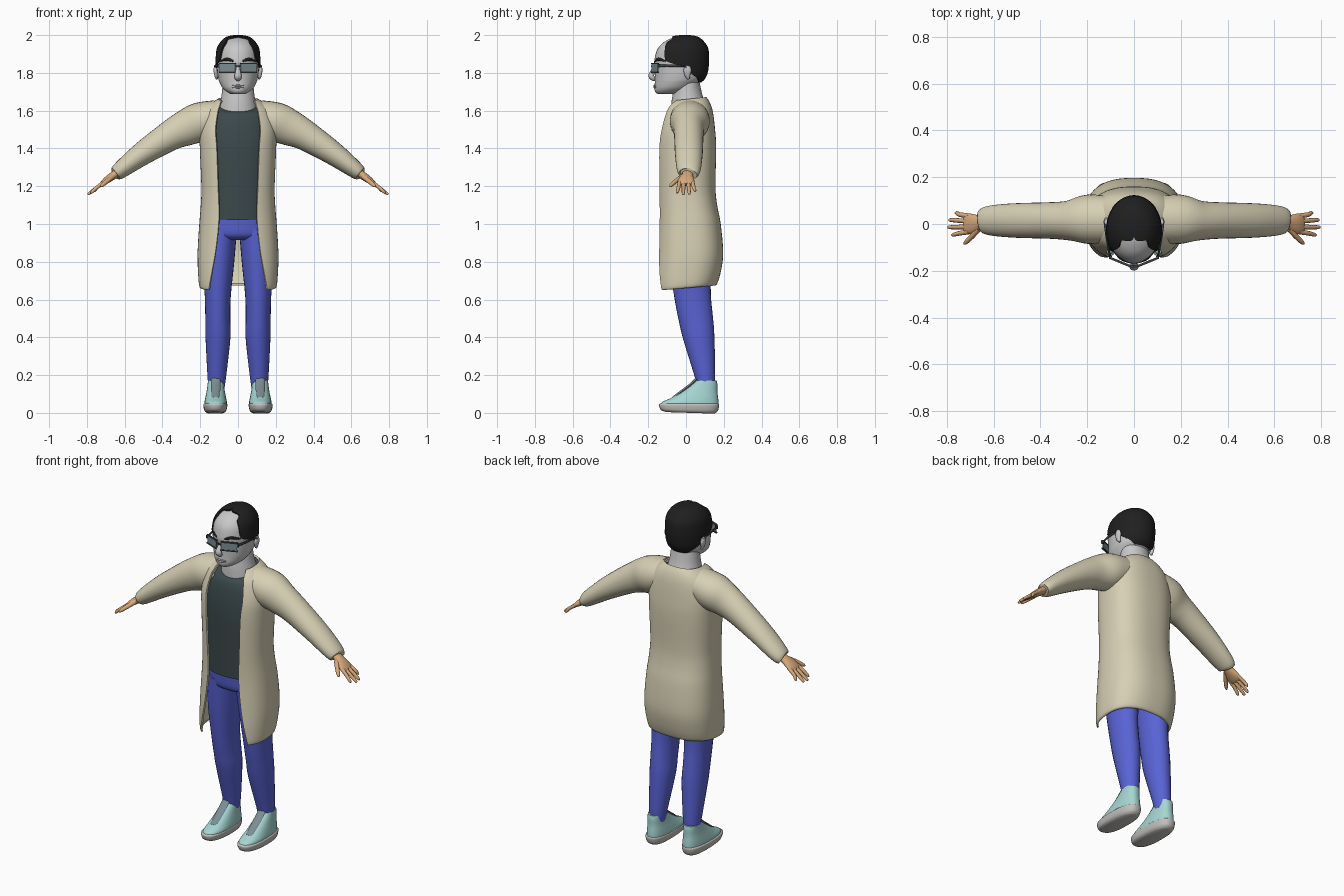
import bpy, bmesh, math
from mathutils import Vector, Matrix

def mat(name, r, g, b):
    m = bpy.data.materials.new(name)
    m.diffuse_color = (r, g, b, 1)
    return m

GREY = mat("pale grey skin", .58, .58, .58)
TAN = mat("tan skin", .70, .40, .20)
BLACK = mat("black hair", .014, .014, .014)
FRAME = mat("dark frame", .045, .05, .055)
LENS = mat("grey lens", .20, .27, .29)
COAT = mat("beige cloth", .68, .63, .46)
SHIRT = mat("dark slate cloth", .044, .066, .07)
JEANS = mat("blue denim", .10, .125, .66)
SHOE = mat("pale teal", .38, .67, .65)
SOLE = mat("light grey rubber", .54, .53, .51)

def finish(name, bm, material, thick=0, angle=50, fix=True):
    if fix:
        bmesh.ops.recalc_face_normals(bm, faces=bm.faces[:])
    me = bpy.data.meshes.new(name)
    bm.to_mesh(me)
    bm.free()
    me.materials.append(material)
    ob = bpy.data.objects.new(name, me)
    bpy.context.collection.objects.link(ob)
    bpy.ops.object.select_all(action='DESELECT')
    ob.select_set(True)
    bpy.context.view_layer.objects.active = ob
    if thick:
        mod = ob.modifiers.new("thickness", 'SOLIDIFY')
        mod.thickness, mod.offset = thick, -1
        bpy.ops.object.modifier_apply(modifier=mod.name)
    bpy.ops.object.shade_smooth_by_angle(angle=math.radians(angle))
    return ob

def smooth_rows(rows, k=4):
    """Catmull-Rom resampling of rows of numbers."""
    out, n = [], len(rows)
    for i in range(n - 1):
        p = [rows[max(0, min(n - 1, i + d))] for d in (-1, 0, 1, 2)]
        for s in range(k):
            t = s / k
            out.append([.5 * (2*b + (c - a)*t + (2*a - 5*b + 4*c - d)*t*t + (3*b - a - 3*c + d)*t**3)
                        for a, b, c, d in zip(*p)])
    return out + [list(rows[-1])]

def skin_rings(bm, rings, closed):
    vs = [[bm.verts.new(p) for p in r] for r in rings]
    n = len(vs[0])
    for a, b in zip(vs, vs[1:]):
        for j in range(n if closed else n - 1):
            k = (j + 1) % n
            bm.faces.new((a[j], a[k], b[k], b[j]))
    return vs

def power(v, e):
    return math.copysign(abs(v) ** e, v)

def loft(name, rows, material, cx=0, e=1.0, seg=40, opened=False, thick=0, top=True):
    """Stack of rings, bottom to top: (z, half width, y front, y back, opening in degrees, tilt)."""
    rings = []
    for r in smooth_rows([tuple(r) + (0,) * (6 - len(r)) for r in rows]):
        z, rx, yf, yb, gap, tilt = r
        cy, ry, t0 = (yf + yb) / 2, (yb - yf) / 2, math.radians(max(gap, .5))
        ring = []
        for j in range(seg):
            t = t0 + (2*math.pi - 2*t0) * j / (seg - 1) if opened else 2*math.pi * j / seg
            c = power(math.cos(t), e)
            ring.append((cx + rx * power(math.sin(t), e), cy - ry * c, z - tilt * c))
        rings.append(ring)
    bm = bmesh.new()
    vs = skin_rings(bm, rings, not opened)
    if top:
        bm.faces.new(vs[-1])
    if not opened:
        bm.faces.new(vs[0][::-1])
    return finish(name, bm, material, thick, fix=not opened)

def tube(name, rows, material, side=1, seg=20, k=4):
    """Elliptic tube along a path: (x, y, z, radius along y, other radius)."""
    pts = smooth_rows(rows, k)
    rings = []
    for i, r in enumerate(pts):
        a, b = pts[max(0, i - 1)], pts[min(len(pts) - 1, i + 1)]
        t = (Vector(b[:3]) - Vector(a[:3])).normalized()
        u = (Vector((0, 1, 0)) - t * t.y).normalized()
        v = t.cross(u)
        ring = []
        for j in range(seg):
            w = 2 * math.pi * j / seg
            p = Vector(r[:3]) + u * r[3] * math.cos(w) + v * r[4] * math.sin(w)
            ring.append((p.x * side, p.y, p.z))
        rings.append(ring)
    bm = bmesh.new()
    vs = skin_rings(bm, rings, True)
    bm.faces.new(vs[0][::-1])
    bm.faces.new(vs[-1])
    return finish(name, bm, material)

def box(name, loc, size, material, rot=0):
    bm = bmesh.new()
    bmesh.ops.create_cube(bm, size=1, matrix=Matrix.Translation(loc) @ Matrix.Rotation(rot, 4, 'Z')
                          @ Matrix.Diagonal((*size, 1)))
    return finish(name, bm, material, angle=30)

# head and hair share the skull rings; the hair is open over the face
skull = [(1.75, .098, -.165, .075, 150), (1.77, .104, -.165, .095, 134), (1.80, .109, -.165, .108, 111),
         (1.83, .111, -.166, .113, 95), (1.85, .112, -.168, .115, 71), (1.87, .112, -.167, .116, 55),
         (1.92, .106, -.154, .112, 49), (1.955, .088, -.127, .092, 44), (1.978, .064, -.090, .068, 46),
         (1.988, .042, -.060, .045, 5), (1.993, .015, -.025, .015, 0)]
jaw = [(1.688, .038, -.150, -.04), (1.70, .060, -.163, .0), (1.72, .082, -.167, .04)]
loft("head", jaw + [r[:4] for r in skull], GREY)
loft("hair", [(z + .007 * (z > 1.9), rx + .007, yf - .006, yb + .007, g) for z, rx, yf, yb, g in skull],
     BLACK, opened=True, thick=.009)
loft("neck", [(1.56, .11, -.08, .11), (1.64, .095, -.077, .10), (1.69, .086, -.07, .085), (1.76, .08, -.06, .07)], GREY)
tube("nose", [(0, -.160, 1.845, .008, .008), (0, -.172, 1.815, .012, .012), (0, -.184, 1.785, .015, .019),
              (0, -.172, 1.768, .012, .016), (0, -.163, 1.76, .004, .006)], GREY)
for z in (1.733, 1.723):
    tube("lip", [(-.032, -.158, z, .003, .002), (0, -.168, z, .005, .005), (.032, -.158, z, .003, .002)], GREY, seg=10)

# glasses, brows and ears
box("glasses_bridge", (0, -.181, 1.835), (.03, .008, .008), FRAME)
for s in (1, -1):
    a = s * math.radians(22)
    box("lens", (s * .056, -.164, 1.826), (.088, .005, .042), LENS, a)
    for z in (1.850, 1.803):
        box("glasses_rim", (s * .056, -.164, z), (.094, .010, .007), FRAME, a)
    box("glasses_hinge", (s * .101, -.143, 1.838), (.010, .014, .018), FRAME, a)
    tube("glasses_arm", [(.102, -.142, 1.838, .004, .007), (.117, -.06, 1.838, .004, .007),
                         (.121, .0, 1.832, .004, .007), (.119, .022, 1.81, .004, .006)], FRAME, s, 10)
    tube("eyebrow", [(.024, -.163, 1.862, .004, .005), (.058, -.146, 1.872, .006, .009),
                     (.092, -.107, 1.862, .004, .004)], BLACK, s, 10)
    tube("ear", [(.112, .015, 1.768, .006, .005), (.116, .008, 1.785, .014, .009),
                 (.119, .008, 1.815, .021, .011), (.119, .01, 1.838, .012, .007)], GREY, s, 14)

# shirt and open coat
loft("shirt", [(1.02, .165, -.125, .12), (1.2, .165, -.128, .12), (1.4, .175, -.130, .125),
               (1.52, .172, -.118, .125), (1.59, .15, -.100, .12, 0, .01), (1.63, .112, -.08, .105, 0, .036)],
     SHIRT, e=.85)
loft("coat", [(.660, .192, -.166, .150, 47, .014), (.672, .205, -.170, .165, 44, .012),
              (.75, .212, -.168, .186, 36, .004), (.85, .214, -.160, .197, 29), (1.0, .205, -.152, .184, 25),
              (1.1, .197, -.152, .165, 26), (1.2, .194, -.155, .156, 28), (1.4, .202, -.157, .160, 29),
              (1.5, .203, -.146, .154, 31), (1.59, .180, -.120, .143, 32), (1.635, .145, -.099, .128, 37, .005),
              (1.662, .105, -.08, .108, 52, .010)],
     COAT, e=.8, seg=64, opened=True, thick=.010, top=False)

# hips
loft("jeans_hips", [(.915, .11, -.07, .10), (.94, .165, -.105, .135), (1.0, .172, -.115, .135),
                    (1.04, .163, -.118, .115)], JEANS, e=.85)

fingers = [(.034, .047, .765, 1.172), (.012, .017, .792, 1.158), (-.012, -.014, .796, 1.156), (-.033, -.046, .780, 1.164)]
for s in (1, -1):
    # sleeves and hands
    tube("sleeve", [(.10, .02, 1.57, .10, .088), (.2, .02, 1.54, .105, .104), (.28, .015, 1.507, .085, .095),
                    (.36, .015, 1.467, .078, .080), (.5, .015, 1.377, .074, .063), (.6, .015, 1.303, .066, .049),
                    (.642, .015, 1.270, .056, .040), (.650, .014, 1.264, .044, .030)], COAT, s, 28)
    tube("palm", [(.63, .01, 1.278, .028, .021), (.66, .008, 1.257, .030, .021), (.69, .002, 1.236, .042, .019),
                  (.715, 0, 1.217, .044, .014), (.726, 0, 1.208, .038, .008)], TAN, s)
    for y0, y1, x, z in fingers:
        tube("finger", [(.705, y0, 1.224, .011, .011), (.745, (y0 + y1) / 2, 1.195, .010, .010),
                        (x - .008, y1, z + .006, .008, .008), (x, y1, z, .003, .003)], TAN, s, 10)
    tube("thumb", [(.665, -.02, 1.25, .013, .014), (.692, -.052, 1.228, .011, .013),
                   (.718, -.078, 1.206, .009, .010), (.727, -.086, 1.198, .003, .004)], TAN, s, 10)
    # legs
    tube("trouser_leg", [(.114, .105, .13, .045, .042), (.112, .100, .2, .055, .050), (.106, .068, .4, .083, .066),
                         (.107, .052, .5, .091, .066), (.107, .035, .62, .097, .069), (.103, .022, .8, .11, .083),
                         (.088, .015, .98, .12, .083)], JEANS, s, 28)
    # shoes
    loft("shoe_sole", [(0, .045, -.10, .15, 0, -.004), (.012, .058, -.132, .168, 0, -.002), (.042, .064, -.143, .176),
                       (.050, .058, -.135, .168)], SOLE, s * .12, .8)
    loft("shoe_upper", [(.040, .060, -.138, .172), (.058, .059, -.125, .172), (.080, .055, -.078, .170),
                        (.115, .048, -.018, .166), (.150, .043, .030, .166), (.172, .041, .056, .162)],
         SHOE, s * .118, .85)
    tube("shoe_tongue", [(.118, -.068, .079, .008, .020), (.118, -.018, .117, .008, .024),
                         (.118, .028, .152, .008, .025), (.118, .056, .180, .008, .024)], LENS, s, 12)
